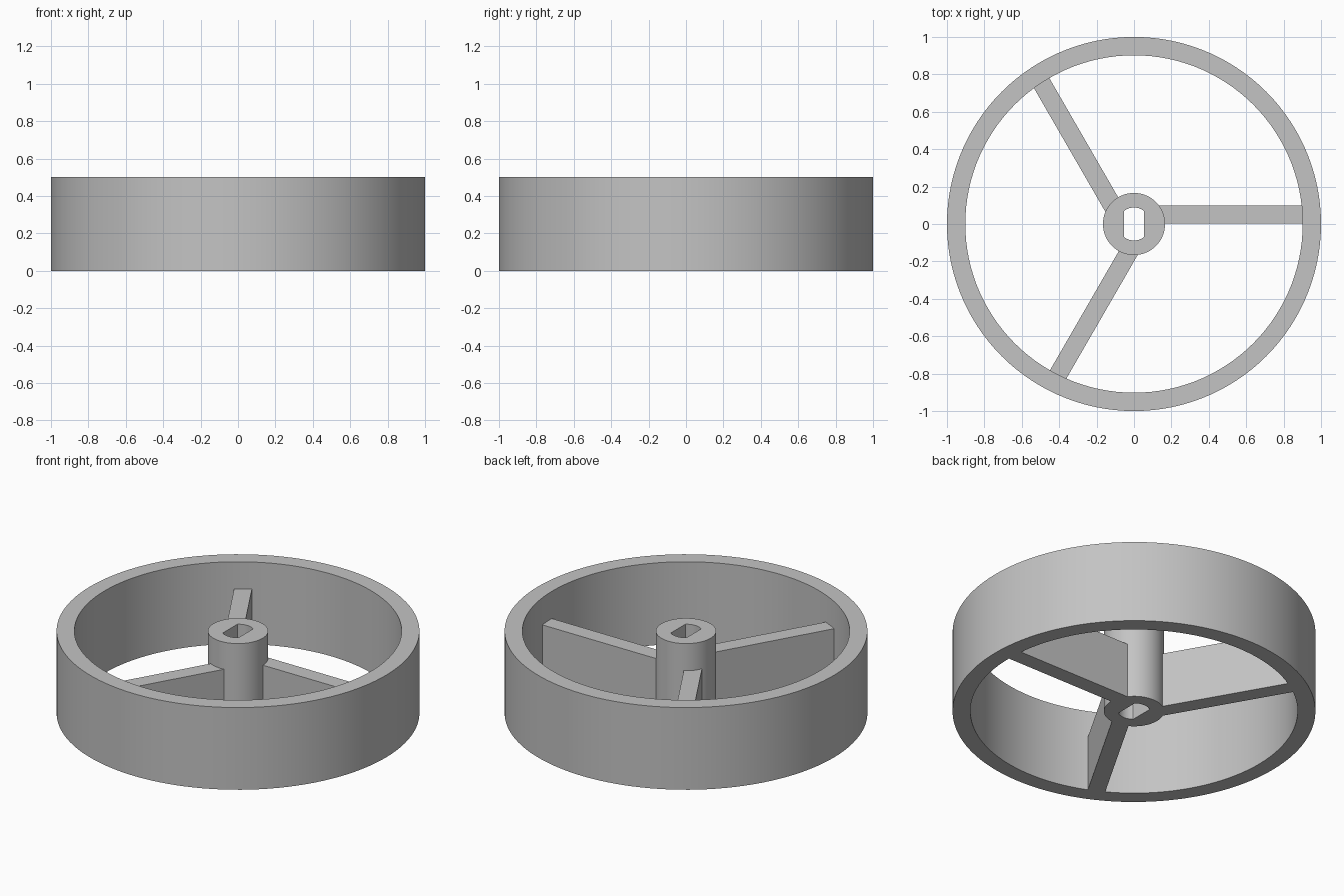
import bpy, bmesh
from math import cos, sin, pi, radians
from mathutils import Matrix

HEIGHT = 0.5
SEGMENTS = 120

cube = bpy.data.objects.get("Cube")
if cube:
    bpy.data.objects.remove(cube, do_unlink=True)

grey = bpy.data.materials.new("plain grey")
grey.use_nodes = True
colour = (0.55, 0.55, 0.55, 1)
grey.diffuse_color = colour
grey.node_tree.nodes["Principled BSDF"].inputs["Base Color"].default_value = colour


def add_object(name, bm):
    bmesh.ops.recalc_face_normals(bm, faces=bm.faces)
    mesh = bpy.data.meshes.new(name)
    bm.to_mesh(mesh)
    bm.free()
    mesh.materials.append(grey)
    obj = bpy.data.objects.new(name, mesh)
    bpy.context.collection.objects.link(obj)
    bpy.ops.object.select_all(action='DESELECT')
    obj.select_set(True)
    bpy.context.view_layer.objects.active = obj
    bpy.ops.object.shade_smooth_by_angle(angle=radians(25))
    return obj


def tube(name, outer, inner):
    """Upright tube; outer and inner give the radius at an angle."""
    bm = bmesh.new()
    loops = []
    for radius, z in ((outer, 0), (outer, HEIGHT), (inner, HEIGHT), (inner, 0)):
        angles = [2 * pi * i / SEGMENTS for i in range(SEGMENTS)]
        loops.append([bm.verts.new((radius(a) * cos(a), radius(a) * sin(a), z))
                      for a in angles])
    for k in range(4):
        a, b = loops[k], loops[(k + 1) % 4]
        for i in range(SEGMENTS):
            j = (i + 1) % SEGMENTS
            bm.faces.new((a[i], a[j], b[j], b[i]))
    return add_object(name, bm)


def shaft_hole(a):
    # Round hole with two flats facing left and right
    return min(0.088, 0.053 / max(abs(cos(a)), 0.001))


# Outer rim and central hub
tube("rim", lambda a: 1.0, lambda a: 0.902)
tube("hub", lambda a: 0.166, shaft_hole)

# Three spokes, each set to one side of its radial line
START, END, WIDTH, TOP = 0.128, 0.908, 0.098, 0.335
for n in range(3):
    bm = bmesh.new()
    place = (Matrix.Rotation(n * 2 * pi / 3, 4, 'Z')
             @ Matrix.Translation(((START + END) / 2, WIDTH / 2 + 0.002, TOP / 2))
             @ Matrix.Diagonal((END - START, WIDTH, TOP, 1)))
    bmesh.ops.create_cube(bm, size=1, matrix=place)
    add_object(f"spoke_{n + 1}", bm)
